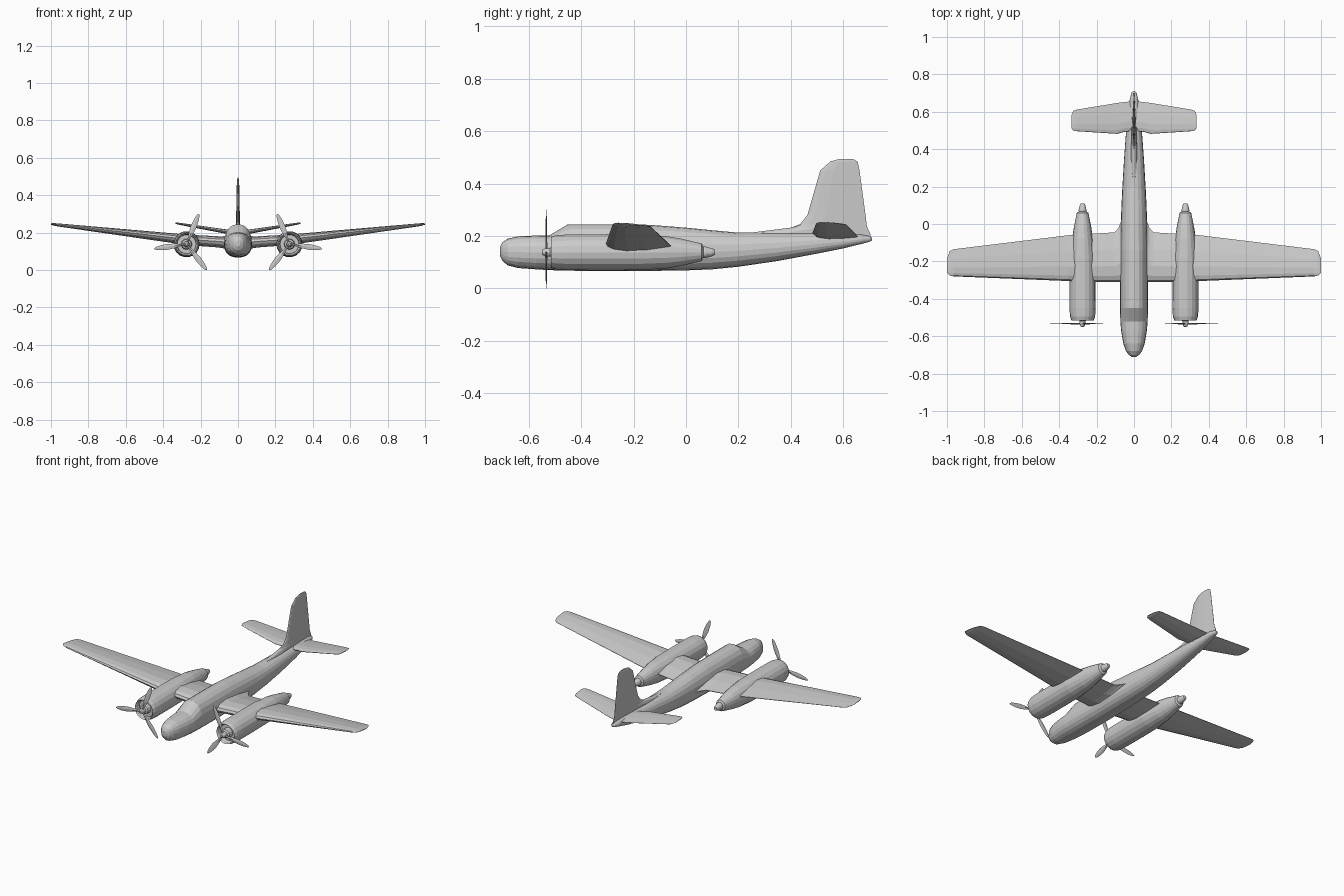
import bpy, bmesh, math

grey = bpy.data.materials.new("plain grey")
grey.diffuse_color = (0.6, 0.6, 0.6, 1)


def loft(name, rings, mirror=False):
    """Skin a list of equal-length closed rings, with capped ends."""
    bm = bmesh.new()
    vs = [[bm.verts.new(p) for p in r] for r in rings]
    n = len(rings[0])
    for a, b in zip(vs, vs[1:]):
        for i in range(n):
            j = (i + 1) % n
            bm.faces.new((a[i], a[j], b[j], b[i]))
    bm.faces.new(vs[0])
    bm.faces.new(list(reversed(vs[-1])))
    bmesh.ops.recalc_face_normals(bm, faces=bm.faces)
    me = bpy.data.meshes.new(name)
    bm.to_mesh(me)
    bm.free()
    me.materials.append(grey)
    ob = bpy.data.objects.new(name, me)
    bpy.context.collection.objects.link(ob)
    if mirror:
        ob.modifiers.new("mirror", 'MIRROR')
    return ob


def oval(y, w, bottom, top, mid, x0=0, n=20, power=1.0):
    """Upright egg-shaped ring across the y axis."""
    pts = []
    for i in range(n):
        a = 2 * math.pi * i / n
        c, s = math.cos(a), math.sin(a)
        c = math.copysign(abs(c) ** power, c)
        s = math.copysign(abs(s) ** power, s)
        pts.append((x0 + w * c, y, mid + s * ((top - mid) if s > 0 else (mid - bottom))))
    return pts


# Chord fraction and thickness fraction of the aerofoil
FOIL = [(0, 0), (.03, .45), (.12, .8), (.32, 1), (.65, .7), (1, .06)]


def foil(lead, trail, half):
    up = [(lead + f * (trail - lead), t * half, f) for f, t in FOIL]
    down = [(y, -t, f) for y, t, f in reversed(up[1:])]
    return up + down


# Fuselage with raised canopy and spine: y, half width, bottom, top
body = [(-.71, .012, .125, .158), (-.70, .028, .105, .177), (-.68, .043, .088, .190),
        (-.64, .057, .078, .199), (-.57, .069, .073, .202), (-.52, .073, .070, .203),
        (-.45, .075, .068, .245), (-.30, .075, .066, .245), (-.14, .074, .067, .243),
        (0, .071, .069, .232), (.10, .067, .073, .222), (.20, .062, .083, .213),
        (.35, .053, .105, .212), (.50, .042, .133, .212), (.60, .031, .153, .211),
        (.67, .022, .170, .206), (.70, .014, .178, .200), (.71, .006, .184, .194)]
loft("fuselage", [oval(y, w, b, t, b + .5 * (min(t, .205) - b), power=.9)
                  for y, w, b, t in body])

# Wing, tip to tip with root fairing: x, leading y, trailing y, z, half thickness
wing = [(0, -.31, .035, .148, .034), (.066, -.31, .025, .150, .034), (.082, -.31, -.02, .151, .032),
        (.105, -.31, -.045, .153, .030), (.275, -.308, -.055, .164, .028),
        (.35, -.305, -.06, .173, .026), (.965, -.28, -.135, .244, .008),
        (.985, -.275, -.145, .247, .006), (1.0, -.26, -.185, .249, .002)]


def surface(name, table, droop):
    both = [(-r[0],) + r[1:] for r in reversed(table[1:])] + table
    loft(name, [[(x, y, z + t - droop * f) for y, t, f in foil(le, te, h)]
                for x, le, te, z, h in both])


surface("wing", wing, .008)

# Tailplane
tail = [(0, .495, .657, .198, .012), (.05, .493, .652, .205, .012), (.09, .482, .647, .211, .011),
        (.305, .496, .612, .247, .006), (.325, .500, .605, .250, .005),
        (.335, .515, .58, .252, .002)]
surface("tailplane", tail, .004)

# Fin with long dorsal fillet: z, leading y, trailing y, half thickness
fin = [(.195, .22, .705, .018), (.212, .24, .702, .016), (.232, .40, .692, .012),
       (.245, .435, .689, .011), (.28, .463, .685, .010), (.45, .512, .662, .007),
       (.484, .55, .655, .005), (.494, .585, .637, .002)]
loft("fin", [[(t, y, z) for y, t, f in foil(le, te, h)] for z, le, te, h in fin])

# Engine nacelles: recessed cowl mouth, body, then tail step and cone
EX, EZ = .275, .138
nacelle = [(-.485, .050, .050), (-.508, .054, .054), (-.515, .060, .060), (-.495, .067, .066),
           (-.45, .070, .069), (-.30, .070, .070), (-.18, .068, .069), (-.08, .056, .063),
           (-.02, .047, .053), (.06, .031, .034), (.066, .020, .022), (.075, .021, .022),
           (.10, .015, .015), (.11, .010, .010)]
loft("engine_nacelle", [oval(y, w, EZ - h, EZ + h, EZ, EX, 18) for y, w, h in nacelle], True)

# Propeller hubs
hub = [(-.55, .006), (-.546, .011), (-.535, .015), (-.518, .016), (-.512, .026), (-.48, .030)]
loft("propeller_hub", [oval(y, r, EZ - r, EZ + r, EZ, EX, 12) for y, r in hub], True)

# Propeller blades: radius, half chord, half thickness
blade = [(.008, .005, .004), (.03, .006, .004), (.065, .012, .003), (.10, .0155, .0025),
         (.14, .013, .002), (.165, .008, .0015), (.175, .002, .001)]
for k in range(3):
    a = math.radians(112 + 120 * k)
    ca, sa = math.cos(a), math.sin(a)
    rings = []
    for r, c, t in blade:
        rings.append([(EX + r * ca - u * sa, -.533 + v, EZ + r * sa + u * ca)
                      for u, v in ((-c, 0), (0, -t), (c, 0), (0, t))])
    loft("propeller_blade_%d" % (k + 1), rings, True)
